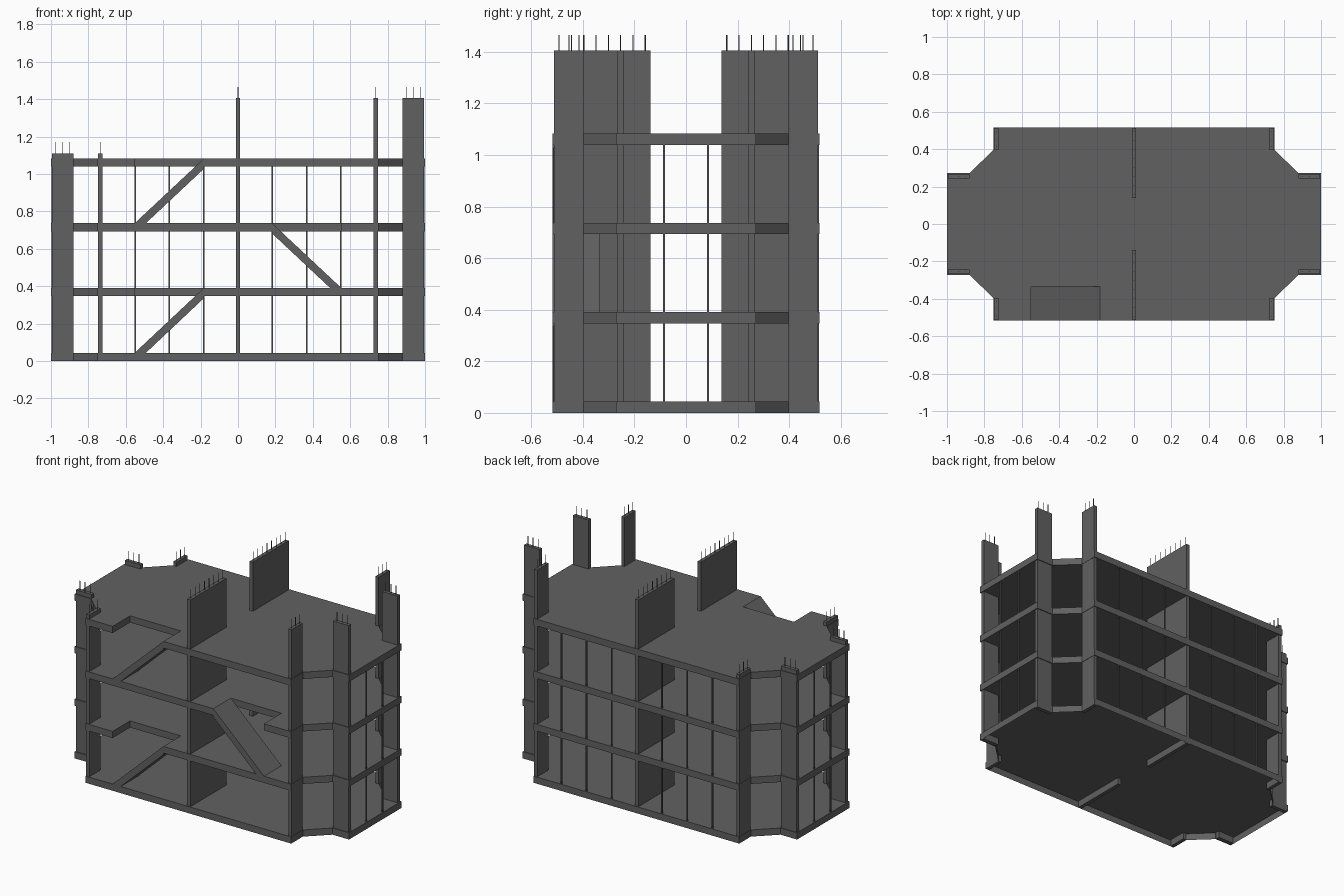
import bpy, bmesh
from mathutils import Vector

cube = bpy.data.objects.get("Cube")
if cube:
    bpy.data.objects.remove(cube, do_unlink=True)

# One bare concrete colour
concrete = bpy.data.materials.new("dark_concrete")
concrete.use_nodes = True
colour = (0.12, 0.12, 0.12, 1)
concrete.diffuse_color = colour
concrete.node_tree.nodes["Principled BSDF"].inputs["Base Color"].default_value = colour

THICK = 0.044
LEVELS = [0.0, 0.347, 0.693, 1.039]
STAIR_X = (0.182, 0.552)
STAIR_Y = (-0.517, -0.335)


def finish(bm, name):
    bmesh.ops.recalc_face_normals(bm, faces=bm.faces)
    mesh = bpy.data.meshes.new(name)
    bm.to_mesh(mesh)
    bm.free()
    obj = bpy.data.objects.new(name, mesh)
    mesh.materials.append(concrete)
    bpy.context.collection.objects.link(obj)
    return obj


def add_box(bm, x, y, z):
    """Box from three (low, high) ranges."""
    for v in bmesh.ops.create_cube(bm, size=1)["verts"]:
        v.co = Vector([r[0] if c < 0 else r[1] for c, r in zip(v.co, (x, y, z))])


def add_prism(bm, points, offset):
    """Extrude a closed outline along an offset, keeping both caps."""
    face = bm.faces.new([bm.verts.new(p) for p in points])
    ext = bmesh.ops.extrude_face_region(bm, geom=[face], use_keep_orig=True)["geom"]
    for v in ext:
        if isinstance(v, bmesh.types.BMVert):
            v.co += Vector(offset)


def span(a, b, sign):
    return tuple(sorted((a * sign, b * sign)))


# Plan ranges, top heights and bar counts of the wall piers
piers = []
for sy, side in ((-1, "front"), (1, "back")):
    for sx, end in ((-1, "right"), (1, "left")):
        top = 1.406 if sx > 0 else 1.11
        piers.append((f"{side}_{end}_end_pier", span(0.88, 0.994, sx), span(0.242, 0.267, sy), top, 3))
        piers.append((f"{side}_{end}_corner_pier", span(0.725, 0.748, sx), span(0.395, 0.512, sy), top, 3))
    piers.append((f"{side}_centre_wall", (-0.012, 0.012), span(0.138, 0.512, sy), 1.406, 8))

# Floor slabs: rectangle with stepped, chamfered corners
quarter = [(1.0, 0.272), (0.88, 0.272), (0.75, 0.397), (0.75, 0.517)]
outline = quarter + [(-x, y) for x, y in reversed(quarter)]
outline += [(-x, -y) for x, y in outline]
for i, z in enumerate(LEVELS):
    bm = bmesh.new()
    add_prism(bm, [(x, y, z) for x, y in outline], (0, 0, THICK))
    if i == 0:
        # The ground slab is a shell, open underneath
        under = [f for f in bm.faces if f.calc_center_median().z < 0.001]
        bmesh.ops.recalc_face_normals(bm, faces=bm.faces)
        bmesh.ops.delete(bm, geom=under, context="FACES_ONLY")
    slab = finish(bm, f"floor_slab_{i + 1}")
    if i:
        # Stair opening at the front edge, on alternating sides
        bm = bmesh.new()
        add_box(bm, span(*STAIR_X, 1 if i == 2 else -1), (-0.6, STAIR_Y[1]), (z - 0.1, z + 0.1))
        opening = finish(bm, f"stair_opening_cutter_{i}")
        opening.hide_render = True
        opening.hide_set(True)
        opening.display_type = "WIRE"
        mod = slab.modifiers.new("stair_opening", "BOOLEAN")
        mod.operation = "DIFFERENCE"
        mod.solver = "EXACT"
        mod.object = opening

# Piers running through every floor, with a row of bars on top of each
bars = bmesh.new()
for name, x, y, top, count in piers:
    bm = bmesh.new()
    add_box(bm, x, y, (0, top))
    finish(bm, name)
    along_x = x[1] - x[0] > y[1] - y[0]
    a, b = x if along_x else y
    a, b = a + 0.02, b - 0.02
    mid = sum(y if along_x else x) / 2
    for k in range(count):
        t = a + (b - a) * k / (count - 1)
        cx, cy = (t, mid) if along_x else (mid, t)
        made = bmesh.ops.create_cone(bars, cap_ends=True, segments=8, radius1=0.002,
                                     radius2=0.002, depth=0.06)["verts"]
        bmesh.ops.translate(bars, verts=made, vec=(cx, cy, top + 0.03))
finish(bars, "reinforcing_bars")

# Stair ramps between floors
for i in range(3):
    side = 1 if i == 1 else -1
    low, high = LEVELS[i] + THICK, LEVELS[i + 1] + THICK
    inner, outer = STAIR_X
    profile = [(outer, low), (outer - 0.06, low), (inner, high - 0.055), (inner, high)]
    bm = bmesh.new()
    add_prism(bm, [(x * side, STAIR_Y[0], z) for x, z in profile], (0, STAIR_Y[1] - STAIR_Y[0], 0))
    finish(bm, f"stair_ramp_{i + 1}")

# Window mullions along the back and both ends
bm = bmesh.new()
H = 0.004
spots = [(s * x, 0.511) for s in (-1, 1) for x in (0.183, 0.367, 0.55)]
spots += [(sx * 0.994, sy * 0.085) for sx in (-1, 1) for sy in (-1, 1)]
for low, high in zip(LEVELS, LEVELS[1:]):
    for x, y in spots:
        add_box(bm, (x - H, x + H), (y - H, y + H), (low + THICK, high))
finish(bm, "window_mullions")
